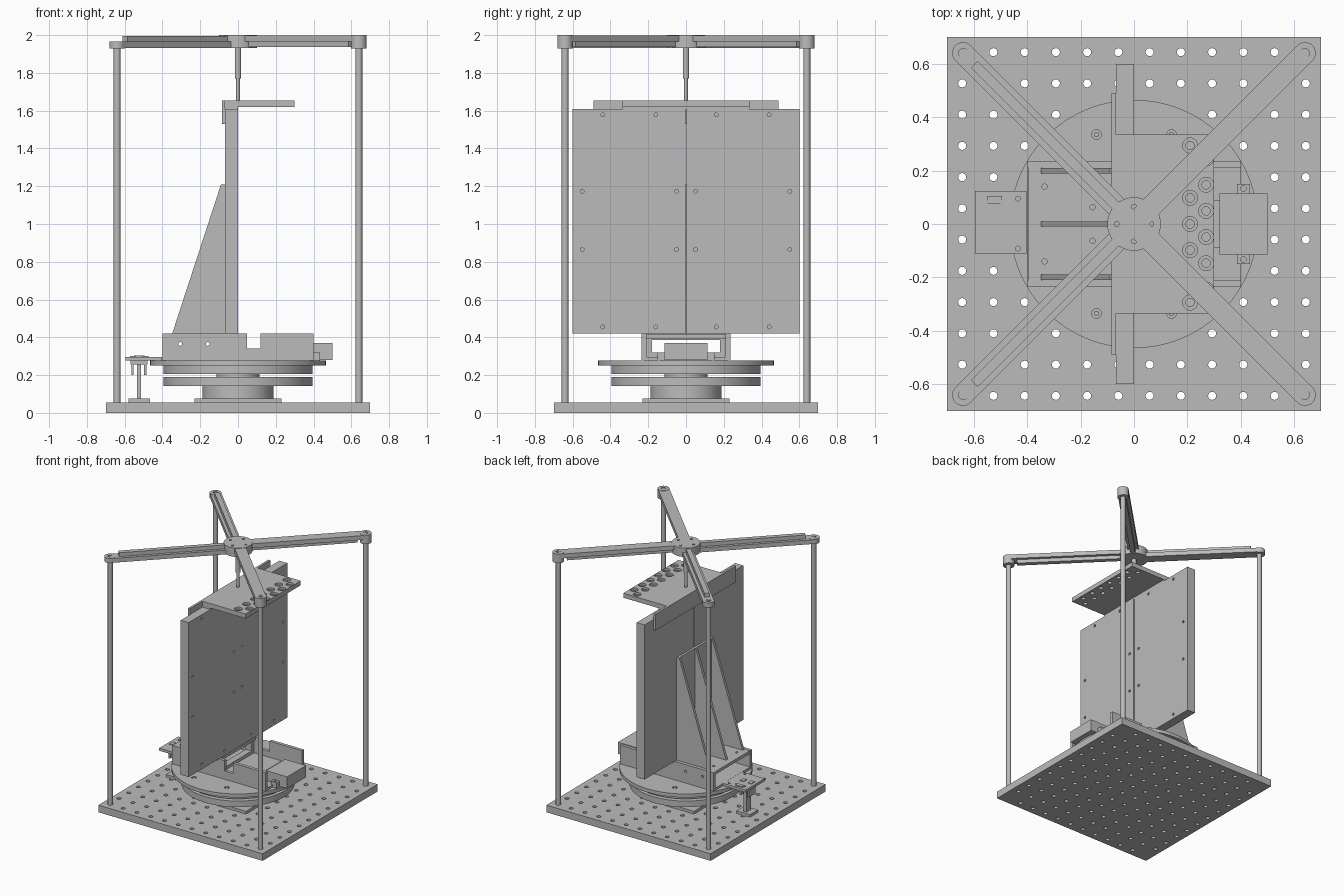
import bpy, bmesh, math
from mathutils import Matrix, Vector

if "Cube" in bpy.data.objects:
    bpy.data.objects.remove(bpy.data.objects["Cube"])

GREY = bpy.data.materials.new("plain grey")
GREY.use_nodes = True
GREY.diffuse_color = (0.5, 0.5, 0.5, 1)
GREY.node_tree.nodes["Principled BSDF"].inputs["Base Color"].default_value = (0.5, 0.5, 0.5, 1)


def add_box(bm, x, y, z):
    size = Vector((x[1] - x[0], y[1] - y[0], z[1] - z[0]))
    mid = Vector((sum(x), sum(y), sum(z))) / 2
    bmesh.ops.create_cube(bm, size=1, matrix=Matrix.Translation(mid) @ Matrix.Diagonal((*size, 1)))


def add_cyl(bm, p, r, length, axis="z", sides=24):
    """Cylinder centred on p along an axis."""
    turn = {"z": Matrix(), "x": Matrix.Rotation(math.pi / 2, 4, "Y"),
            "y": Matrix.Rotation(math.pi / 2, 4, "X")}[axis]
    bmesh.ops.create_cone(bm, cap_ends=True, segments=sides, radius1=r, radius2=r,
                          depth=length, matrix=Matrix.Translation(p) @ turn)


def finish(bm, name, smooth=False):
    mesh = bpy.data.meshes.new(name)
    bm.to_mesh(mesh)
    bm.free()
    mesh.materials.append(GREY)
    ob = bpy.data.objects.new(name, mesh)
    bpy.context.collection.objects.link(ob)
    if smooth:
        shade(ob)
    return ob


def select(ob):
    bpy.ops.object.select_all(action="DESELECT")
    ob.select_set(True)
    bpy.context.view_layer.objects.active = ob


def shade(ob):
    select(ob)
    bpy.ops.object.shade_smooth_by_angle(angle=math.radians(30))


def box(name, x, y, z):
    bm = bmesh.new()
    add_box(bm, x, y, z)
    return finish(bm, name)


def disc(name, x, y, z, r, sides=64):
    bm = bmesh.new()
    add_cyl(bm, (x, y, sum(z) / 2), r, z[1] - z[0], "z", sides)
    return finish(bm, name, True)


def cut(ob, bm):
    """Subtract the shapes in bm from ob."""
    cutter = finish(bm, "cutter")
    cutter.hide_render = True
    mod = ob.modifiers.new("cut", "BOOLEAN")
    mod.operation, mod.solver, mod.object = "DIFFERENCE", "EXACT", cutter
    select(ob)
    bpy.ops.object.modifier_apply(modifier=mod.name)
    bpy.data.objects.remove(cutter)
    shade(ob)


def drill(ob, points, r, length, axis="z", sides=16):
    bm = bmesh.new()
    for p in points:
        add_cyl(bm, p, r, length, axis, sides)
    cut(ob, bm)


# Perforated base
base = box("base_plate", (-.7, .7), (-.7, .7), (0, .055))
grid = [(i - 5.5) * .117 for i in range(12)]
drill(base, [(x, y, .03) for x in grid for y in grid
             if abs(x) < .6 or abs(y) < .6], .015, .2)

# Corner poles and top cross
for sx in (-1, 1):
    for sy in (-1, 1):
        disc("corner_pole", sx * .64, sy * .64, (.05, 1.95), .018, 24)
        turn = Matrix.Rotation(math.atan2(sy, sx), 4, "Z")
        plate, rib = ((1.965, 1.998), (1.937, 1.97)) if sx > 0 else ((1.932, 1.965), (1.96, 1.995))
        bm = bmesh.new()
        add_box(bm, (.03, .905), (-.04, .04), plate)
        bmesh.ops.transform(bm, matrix=turn, verts=bm.verts)
        finish(bm, "cross_arm")
        bm = bmesh.new()
        add_box(bm, (.09, .845), (-.018, .018), rib)
        bmesh.ops.transform(bm, matrix=turn, verts=bm.verts)
        finish(bm, "arm_rib")
        top = 2 if sx > 0 else 1.967
        boss = disc("arm_boss", sx * .64, sy * .64, (1.93, top), .041, 32)
        drill(boss, [(sx * .64, sy * .64, top)], .017, .012)

hub = disc("cross_hub", 0, 0, (1.932, 2), .1)
drill(hub, [(.065, 0, 2), (-.065, 0, 2), (0, .065, 2), (0, -.065, 2)], .009, .03)
disc("upper_shaft", 0, 0, (1.77, 1.94), .017, 24)
disc("lower_shaft", 0, 0, (1.64, 1.78), .01, 24)

# Upright twin panels with mounting holes on the +x side
for s in (-1, 1):
    panel = box("upright_panel", (-.068, 0), sorted((s * .003, s * .6)), (.42, 1.61))
    holes = [(0, s * y, z) for y in (.16, .44) for z in (.455, 1.578)]
    holes += [(0, s * y, z) for y in (.05, .55) for z in (.865, 1.173)]
    drill(panel, holes, .01, .06, "x", 12)

# Top shelf with counterbored holes
shelf = box("top_shelf", (-.07, .3), (-.335, .335), (1.62, 1.655))
spots = [(.21, (i - 3) * .098, 1.655) for i in range(7)]
spots += [(.27, (i - 2.5) * .098, 1.655) for i in range(6)]
drill(shelf, spots, .028, .03, "z", 24)
drill(shelf, spots, .016, .2)
box("shelf_back_strip", (-.085, -.068), (-.49, .49), (1.53, 1.655))
box("shelf_packing", (-.068, 0), (-.335, .335), (1.605, 1.625))

# Triangular braces
outline = [(-.35, .415), (-.09, 1.21), (-.068, 1.21), (-.068, .415)]
for y in (-.2, 0, .2):
    bm = bmesh.new()
    face = bm.faces.new([bm.verts.new((x, y - .01, z)) for x, z in outline])
    ext = bmesh.ops.extrude_face_region(bm, geom=[face])
    bmesh.ops.translate(bm, vec=(0, .02, 0),
                        verts=[v for v in ext["geom"] if isinstance(v, bmesh.types.BMVert)])
    bmesh.ops.recalc_face_normals(bm, faces=bm.faces)
    finish(bm, "triangular_brace")
box("brace_back", (-.085, -.068), (-.21, .21), (.415, 1.21))
foot = box("brace_foot", (-.395, 0), (-.21, .21), (.395, .418))
drill(foot, [(x, s * y, .418) for s in (-1, 1) for x, y in ((-.335, .14), (-.155, .063))], .01, .02)

# Open carrier channel on the turntable
for s in (-1, 1):
    wall = box("carrier_wall", (-.4, .4), sorted((s * .21, s * .235)), (.275, .42))
    bm = bmesh.new()
    add_box(bm, (.048, .12), sorted((s * .19, s * .25)), (.34, .45))
    for x in (-.305, -.16):
        add_cyl(bm, (x, s * .22, .365), .01, .1, "y", 12)
    cut(wall, bm)
box("carrier_floor", (-.4, .4), (-.215, .215), (.275, .295))
frame = box("carrier_cross_wall", (-.06, -.01), (-.215, .215), (.29, .42))
bm = bmesh.new()
add_box(bm, (-.2, .1), (-.18, .18), (.32, .387))
cut(frame, bm)

# Drive block and its bracket
box("drive_block", (.32, .5), (-.115, .115), (.28, .37))
box("drive_block_flange", (.3, .325), (-.09, .09), (.28, .36))
clamp = box("drive_bracket", (.385, .435), (-.15, .15), (.27, .32))
drill(clamp, [(.41, s * .133, .32) for s in (-1, 1)], .01, .03)

# Turntable stack
table = disc("turntable_top", 0, 0, (.25, .277), .465, 96)
points = [(sx * .14, sy * .335, .277) for sx in (-1, 1) for sy in (-1, 1)]
points += [(.33, s * .14, .277) for s in (-1, 1)]
drill(table, points, .018, .02)
for p in points:
    disc("turntable_screw", p[0], p[1], (.26, .274), .01, 12)
disc("turntable_ring", 0, 0, (.207, .252), .395, 96)
disc("turntable_bearing", 0, 0, (.185, .21), .115)
disc("lower_ring", 0, 0, (.143, .19), .395, 96)
disc("pedestal", 0, 0, (.07, .145), .187)
box("pedestal_plate", (-.23, .23), (-.23, .23), (.05, .076))

# Sensor board on its stand
board = box("sensor_board", (-.595, -.403), (-.11, .123), (.277, .297))
drill(board, [(-.435, y, .297) for y in (-.092, .095)], .009, .1)
for x in (-.557, -.49):
    box("board_chip", (x - .015, x + .015), (-.02, .02), (.29, .302))
box("board_connector", (-.55, -.495), (.075, .105), (.29, .304))
for x in (-.557, -.492):
    disc("connector_post", x, .08, (.29, .302), .01, 12)
box("bracket_top", (-.57, -.48), (-.04, .04), (.255, .28))
for x in (-.565, -.497):
    box("bracket_leg", (x, x + .012), (-.04, .04), (.2, .26))
box("stand_post", (-.535, -.513), (-.03, .03), (.07, .26))
box("stand_foot", (-.58, -.465), (-.05, .05), (.052, .075))
